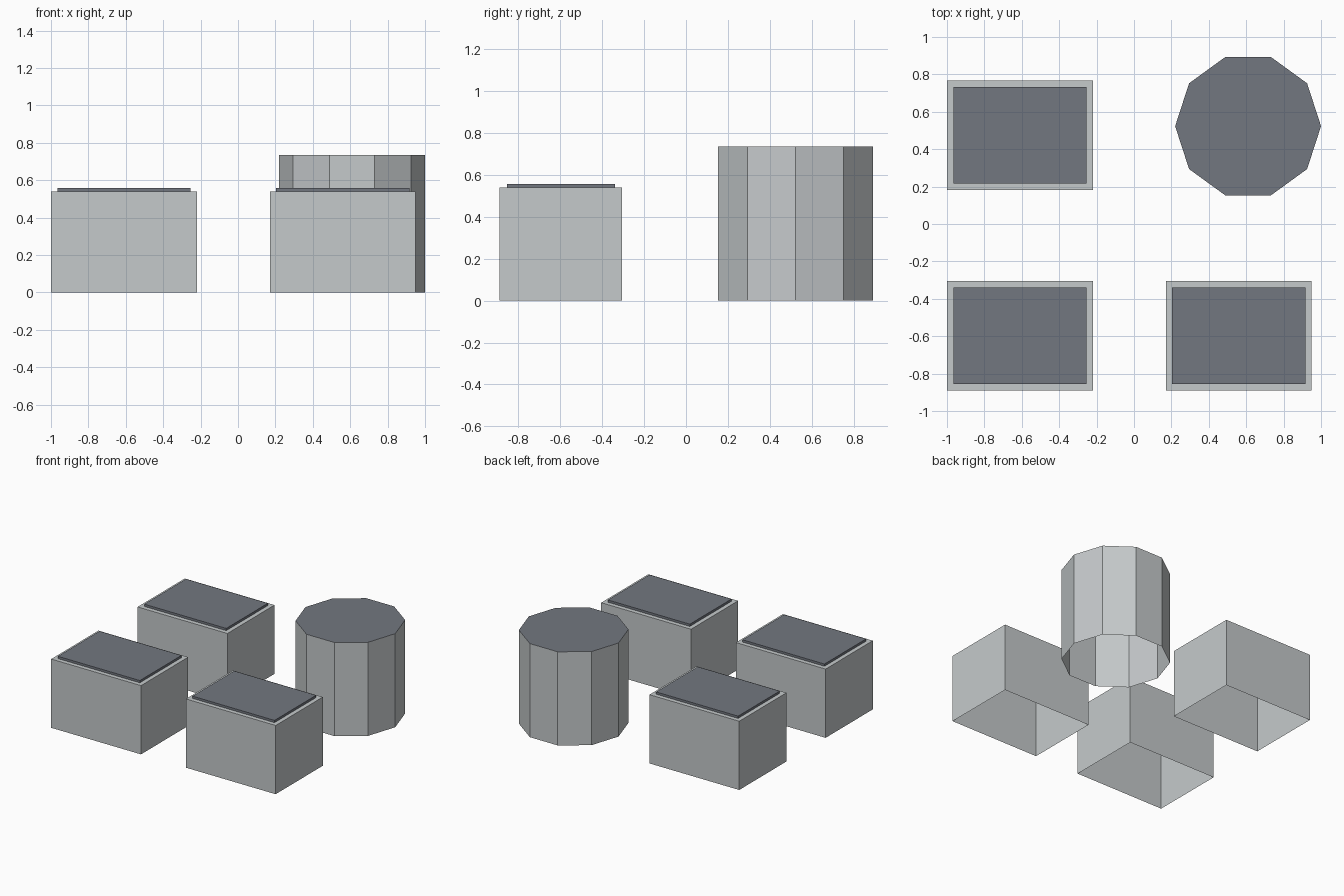
import bpy
import bmesh
from mathutils import Matrix, Vector

if "Cube" in bpy.data.objects:
    bpy.data.objects.remove(bpy.data.objects["Cube"], do_unlink=True)


def make_material(name, rgb):
    mat = bpy.data.materials.new(name)
    mat.use_nodes = True
    colour = (*rgb, 1.0)
    mat.diffuse_color = colour
    mat.node_tree.nodes["Principled BSDF"].inputs["Base Color"].default_value = colour
    return mat


wall_grey = make_material("light_wall_grey", (0.56, 0.59, 0.60))
roof_grey = make_material("dark_roof_grey", (0.17, 0.185, 0.215))


def finish(bm, name, location):
    mesh = bpy.data.meshes.new(name)
    bm.to_mesh(mesh)
    bm.free()
    mesh.materials.append(wall_grey)
    mesh.materials.append(roof_grey)
    obj = bpy.data.objects.new(name, mesh)
    obj.location = location
    bpy.context.collection.objects.link(obj)


def open_bottom(bm):
    """Remove the floor and return the top face."""
    bm.normal_update()
    floor = [f for f in bm.faces if f.normal.z < -0.9]
    bmesh.ops.delete(bm, geom=floor, context="FACES_ONLY")
    return next(f for f in bm.faces if f.normal.z > 0.9)


def block(name, x, y):
    """Hollow box with a border around a raised dark roof panel."""
    width, depth, height, border, lift = 0.78, 0.585, 0.54, 0.048, 0.018
    bm = bmesh.new()
    matrix = Matrix.Translation((0, 0, height / 2)) @ Matrix.Diagonal((width, depth, height, 1))
    bmesh.ops.create_cube(bm, size=1, matrix=matrix)
    top = open_bottom(bm)
    bmesh.ops.inset_region(bm, faces=[top], thickness=border)
    panel = bmesh.ops.extrude_discrete_faces(bm, faces=[top])["faces"][0]
    bmesh.ops.translate(bm, verts=panel.verts, vec=Vector((0, 0, lift)))
    # Panel top and its edges are dark
    for face in bm.faces:
        if max(v.co.z for v in face.verts) > height + lift / 2:
            face.material_index = 1
    finish(bm, name, (x, y, 0))


def tower(name, x, y):
    """Hollow ten-sided drum with a dark flat roof."""
    radius, height = 0.39, 0.735
    bm = bmesh.new()
    bmesh.ops.create_cone(bm, cap_ends=True, segments=10, radius1=radius, radius2=radius,
                          depth=height, matrix=Matrix.Translation((0, 0, height / 2)))
    # Point a corner along x
    rim = max(bm.verts, key=lambda v: v.co.x)
    if abs(rim.co.y) > 0.01:
        bmesh.ops.rotate(bm, verts=bm.verts, matrix=Matrix.Rotation(3.14159265 / 10, 3, "Z"))
    open_bottom(bm).material_index = 1
    finish(bm, name, (x, y, 0))


block("front_right_block", -0.61, -0.597)
block("front_left_block", 0.56, -0.597)
block("back_right_block", -0.61, 0.475)
tower("round_tower", 0.61, 0.523)
